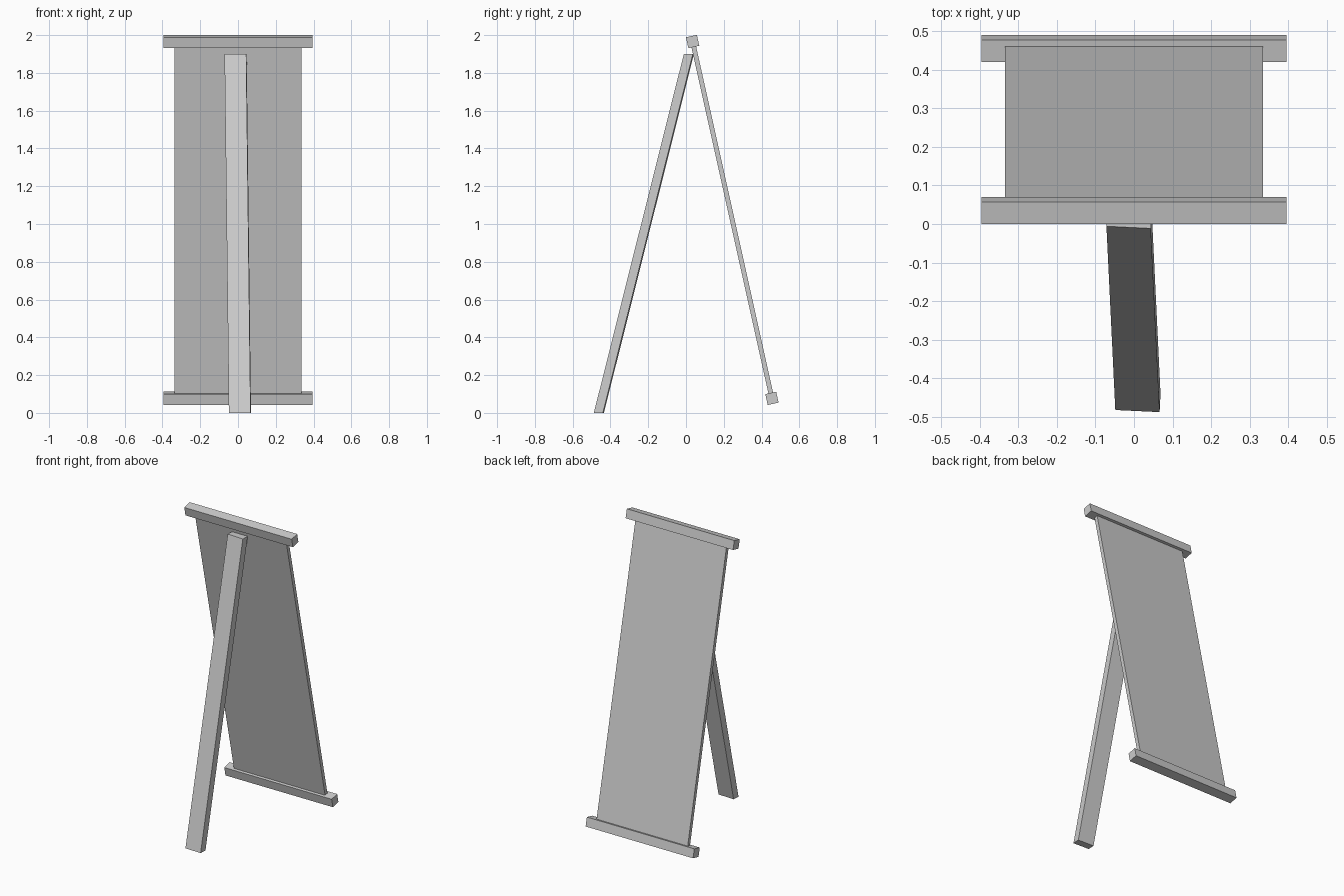
import bpy, bmesh
from math import atan2
from mathutils import Vector

if "Cube" in bpy.data.objects:
    bpy.data.objects.remove(bpy.data.objects["Cube"])

TOP = Vector((0, 0.035, 1.966))      # centre of top rail
BOTTOM = Vector((0, 0.455, 0.077))   # centre of bottom rail
TILT = atan2(BOTTOM.y - TOP.y, TOP.z - BOTTOM.z)


def box(name, centre, size):
    """Box leaning back with the board."""
    bpy.ops.mesh.primitive_cube_add(size=1, location=centre, rotation=(TILT, 0, 0))
    ob = bpy.context.object
    ob.name = name
    ob.scale = size
    bpy.ops.object.transform_apply(location=False, rotation=False, scale=True)
    return ob


# Leaning board with a square rail at each end
RAIL = 0.059
box("board_panel", (TOP + BOTTOM) / 2, (0.67, 0.025, (TOP - BOTTOM).length - RAIL))
box("top_rail", TOP, (0.79, RAIL, RAIL))
box("bottom_rail", BOTTOM, (0.79, RAIL, RAIL))

# Support leg: slightly twisted section, ends cut level, swept from floor to top
width = Vector((0.115, -0.0055, 0))
depth = Vector((0.0023, 0.048, 0))
foot = Vector((-0.0485, -0.4825, 0))
head = Vector((-0.0715, -0.006, 1.9))
bm = bmesh.new()
base = bm.faces.new([bm.verts.new(foot + o) for o in
                     (Vector(), width, width + depth, depth)])
ext = bmesh.ops.extrude_face_region(bm, geom=[base], use_keep_orig=True)
bmesh.ops.translate(bm, vec=head - foot,
                    verts=[g for g in ext["geom"] if isinstance(g, bmesh.types.BMVert)])
bmesh.ops.recalc_face_normals(bm, faces=bm.faces)
mesh = bpy.data.meshes.new("support_leg")
bm.to_mesh(mesh)
bm.free()
bpy.context.collection.objects.link(bpy.data.objects.new("support_leg", mesh))
